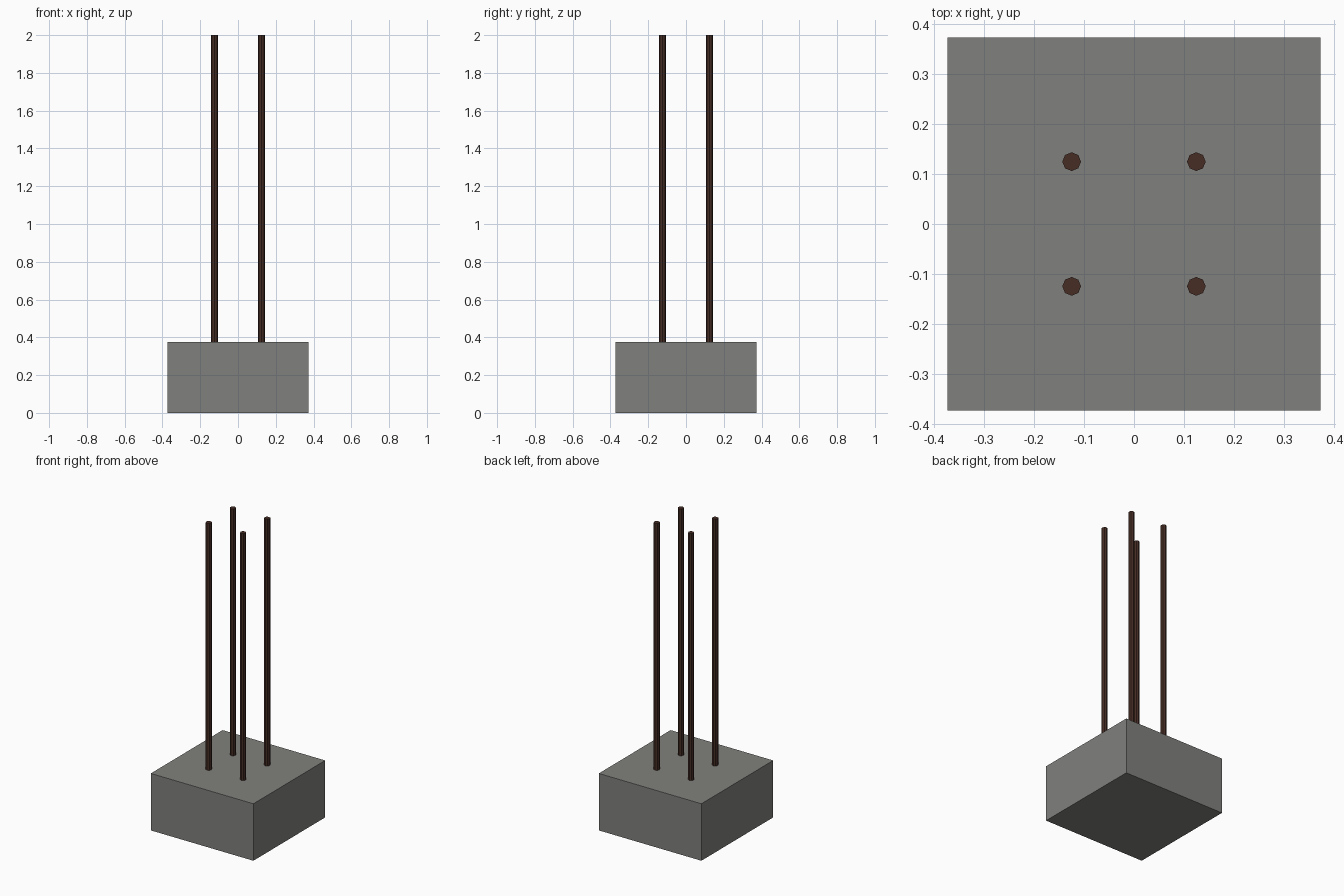
import bpy

if "Cube" in bpy.data.objects:
    bpy.data.objects.remove(bpy.data.objects["Cube"])

BLOCK_W, BLOCK_H = 0.747, 0.375
ROD_R, ROD_OFF, ROD_TOP, ROD_SINK = 0.0188, 0.125, 2.0, 0.02


def material(name, rgb):
    m = bpy.data.materials.new(name)
    m.diffuse_color = (*rgb, 1.0)
    m.use_nodes = True
    m.node_tree.nodes["Principled BSDF"].inputs["Base Color"].default_value = m.diffuse_color
    return m


concrete = material("concrete_grey", (0.216, 0.216, 0.205))
rust = material("rusty_brown", (0.061, 0.026, 0.018))

# Concrete footing block
bpy.ops.mesh.primitive_cube_add(size=1, location=(0, 0, BLOCK_H / 2))
block = bpy.context.object
block.name = "concrete_block"
block.scale = (BLOCK_W, BLOCK_W, BLOCK_H)
bpy.ops.object.transform_apply(location=False, rotation=False, scale=True)
block.data.materials.append(concrete)

# Four reinforcing rods set into the top of the block
base = BLOCK_H - ROD_SINK
for side, sx in (("left", -1), ("right", 1)):
    for end, sy in (("front", -1), ("back", 1)):
        bpy.ops.mesh.primitive_cylinder_add(
            vertices=8, radius=ROD_R, depth=ROD_TOP - base,
            location=(sx * ROD_OFF, sy * ROD_OFF, (ROD_TOP + base) / 2))
        rod = bpy.context.object
        rod.name = f"{end}_{side}_rod"
        rod.data.materials.append(rust)
